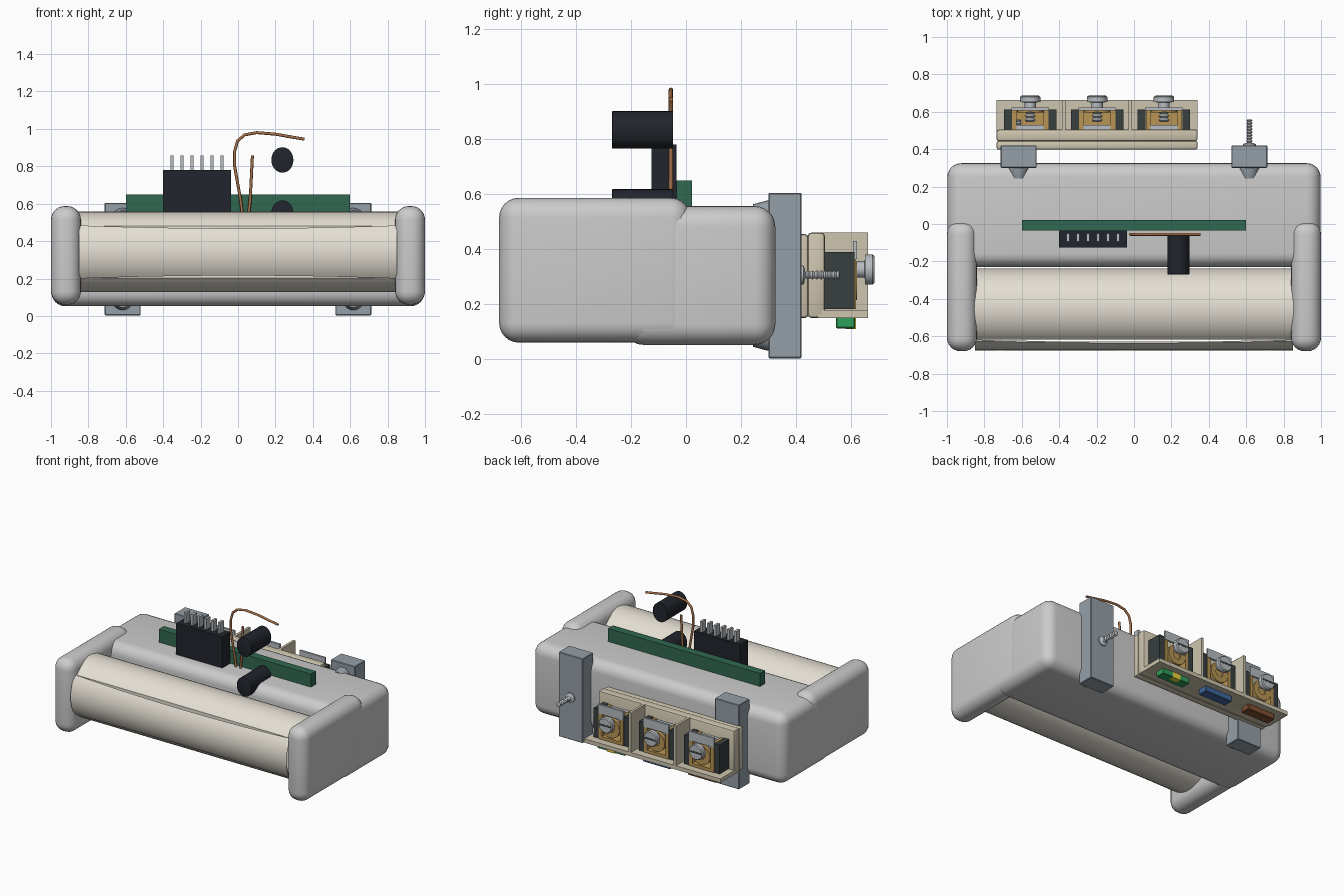
import bpy, bmesh
from math import sin, cos, pi, radians
from mathutils import Vector

if "Cube" in bpy.data.objects:
    bpy.data.objects.remove(bpy.data.objects["Cube"])


def mat(name, rgb):
    m = bpy.data.materials.new(name)
    m.diffuse_color = (*rgb, 1)
    m.use_nodes = True
    m.node_tree.nodes["Principled BSDF"].inputs["Base Color"].default_value = m.diffuse_color
    return m


SHELL = mat("shell_grey", (0.62, 0.63, 0.61))
CREAM = mat("lens_cream", (0.78, 0.74, 0.66))
BEIGE = mat("block_beige", (0.62, 0.56, 0.43))
BLACK = mat("black_plastic", (0.015, 0.018, 0.025))
DARK = mat("terminal_dark", (0.04, 0.05, 0.05))
GREEN = mat("board_green", (0.03, 0.14, 0.08))
STEEL = mat("steel", (0.48, 0.51, 0.54))
POST = mat("post_grey", (0.30, 0.35, 0.39))
BRASS = mat("brass", (0.48, 0.30, 0.09))
COPPER = mat("copper", (0.40, 0.17, 0.07))
TAGS = [mat("tag_brown", (0.22, 0.08, 0.03)), mat("tag_blue", (0.05, 0.14, 0.36)),
        mat("tag_green", (0.03, 0.35, 0.1))]
YELLOW = mat("tag_yellow", (0.85, 0.65, 0.05))


def finish(bm, name, material, smooth=True):
    bmesh.ops.recalc_face_normals(bm, faces=bm.faces)
    me = bpy.data.meshes.new(name)
    bm.to_mesh(me)
    bm.free()
    ob = bpy.data.objects.new(name, me)
    bpy.context.collection.objects.link(ob)
    me.materials.append(material)
    if smooth:
        bpy.ops.object.select_all(action='DESELECT')
        ob.select_set(True)
        bpy.context.view_layer.objects.active = ob
        bpy.ops.object.shade_smooth_by_angle(angle=radians(35))
    return ob


def box(name, x, y, z, material, bevel=0, seg=2):
    """Box from (min, max) ranges, with optional rounded edges."""
    bm = bmesh.new()
    bmesh.ops.create_cube(bm, size=1)
    for v in bm.verts:
        v.co = Vector([(r[0] + r[1]) / 2 + c * (r[1] - r[0]) for r, c in zip((x, y, z), v.co)])
    if bevel:
        bmesh.ops.bevel(bm, geom=bm.edges[:], offset=bevel, segments=seg, profile=0.5, affect='EDGES')
    return finish(bm, name, material, bool(bevel))


def lathe(name, profile, x, z, material, n=24, sx=1.0):
    """Turned solid about a y axis; profile is a list of (radius, y)."""
    bm = bmesh.new()
    rings = [[bm.verts.new((x + sx * r * cos(2 * pi * i / n), y, z + r * sin(2 * pi * i / n)))
              for i in range(n)] for r, y in profile]
    for a, b in zip(rings, rings[1:]):
        for i in range(n):
            j = (i + 1) % n
            bm.faces.new((a[i], a[j], b[j], b[i]))
    bm.faces.new(rings[0])
    bm.faces.new(rings[-1])
    return finish(bm, name, material)


def thread(y0, y1, r, pitch):
    """Zigzag profile for a screw shank."""
    pts, y = [], y0
    while y < y1 - pitch / 2:
        pts += [(r * 0.65, y), (r, y + pitch / 2)]
        y += pitch
    return pts + [(r * 0.3, y1)]


def wire(name, pts, radius):
    cu = bpy.data.curves.new(name, 'CURVE')
    cu.dimensions = '3D'
    cu.bevel_depth = radius
    cu.bevel_resolution = 2
    cu.use_fill_caps = True
    sp = cu.splines.new('POLY')
    sp.points.add(len(pts) - 1)
    for p, (x, z) in zip(sp.points, pts):
        p.co = (x, -0.055, z, 1)
    ob = bpy.data.objects.new(name, cu)
    bpy.context.collection.objects.link(ob)
    cu.materials.append(COPPER)


# Housing body and rounded end caps
box("housing_body", (-0.998, 0.998), (-0.23, 0.325), (0.052, 0.557), SHELL, 0.075, 6)
for s, side in ((-1, "left"), (1, "right")):
    box(side + "_end_cap", sorted((s * 0.84, s)), (-0.68, 0.017), (0.06, 0.587), SHELL, 0.072, 6)

# Lens tube with flattened front, and the curved window in front of it
CY, CZ, R = -0.452, 0.342, 0.215
bm = bmesh.new()
angs = [radians(40 + 280 * i / 40) for i in range(41)]
ends = [[bm.verts.new((x, CY - R * cos(a), CZ + R * sin(a))) for a in angs] for x in (-0.86, 0.86)]
for i in range(41):
    j = (i + 1) % 41
    bm.faces.new((ends[0][i], ends[0][j], ends[1][j], ends[1][i]))
for e in ends:
    bm.faces.new(e)
finish(bm, "lens_tube", CREAM)

bm = bmesh.new()
cols = []
for i in range(25):
    x = -0.85 + 1.7 * i / 24
    half = radians(39.5 - 5 * (1 - (x / 0.85) ** 2))
    cols.append([[bm.verts.new((x, CY - r * cos(half * (k / 6 - 1)), CZ + r * sin(half * (k / 6 - 1))))
                  for k in range(13)] for r in (0.215, 0.223)])
for a, b in zip(cols, cols[1:]):
    for s in (0, 1):
        for k in range(12):
            bm.faces.new((a[s][k], a[s][k + 1], b[s][k + 1], b[s][k]))
    for k in (0, 12):
        bm.faces.new((a[0][k], a[1][k], b[1][k], b[0][k]))
finish(bm, "lens_window", CREAM)

# Circuit board, pin connector, capacitors, antenna wires
box("circuit_board", (-0.6, 0.6), (-0.035, 0.022), (0.12, 0.65), GREEN)
box("pin_connector", (-0.4, -0.037), (-0.125, -0.035), (0.4, 0.78), BLACK)
for i in range(6):
    x = -0.353 + 0.0535 * i
    box(f"connector_pin_{i + 1}", (x - 0.009, x + 0.009), (-0.093, -0.05), (0.76, 0.857), STEEL)
for name, z in (("upper_capacitor", 0.834), ("lower_capacitor", 0.55)):
    lathe(name, [(0.062, -0.27), (0.068, -0.268), (0.068, -0.048)], 0.237, z, BLACK, 32, 0.87)
wire("long_wire", [(0.03, 0.5), (0.012, 0.63), (-0.018, 0.8), (-0.018, 0.88), (-0.003, 0.935), (0.035, 0.968),
                   (0.1, 0.98), (0.2, 0.972), (0.29, 0.956), (0.355, 0.945)], 0.008)
wire("short_wire", [(0.052, 0.5), (0.065, 0.62), (0.077, 0.857)], 0.008)

# Mounting posts with tapered studs and threaded screws
for s, side in ((-1, "left"), (1, "right")):
    x = s * 0.617
    box(side + "_mount_post", (x - 0.096, x + 0.096), (0.3, 0.42), (0.003, 0.605), POST, 0.004, 1)
    for z, lev in ((0.085, "lower"), (0.523, "upper")):
        lathe(f"{side}_{lev}_stud", [(0.04, 0.243), (0.054, 0.295), (0.054, 0.31)], x, z, POST)
    lathe(side + "_mount_screw", [(0.035, 0.415), (0.035, 0.428), (0.013, 0.434)]
          + thread(0.436, 0.56, 0.017, 0.016), x, 0.306, STEEL, 16)

# Terminal block base, shelf and dividers
box("block_back_plate", (-0.735, 0.34), (0.397, 0.445), (0.15, 0.455), BEIGE, 0.012)
box("block_front_plate", (-0.735, 0.34), (0.443, 0.505), (0.15, 0.46), BEIGE, 0.012)
box("block_shelf", (-0.735, 0.34), (0.48, 0.662), (0.15, 0.178), BEIGE)
for i, x in enumerate((-0.375, -0.02)):
    box(f"block_divider_{i + 1}", (x - 0.009, x + 0.009), (0.49, 0.662), (0.15, 0.46), BEIGE)

# Three repeated terminals: dark cheeks, brass clamp, screw, label plate, tag
for i, x in enumerate((-0.555, -0.197, 0.16)):
    n = f"terminal_{i + 1}_"
    for s, side in ((-1, "left"), (1, "right")):
        box(n + side + "_cheek", sorted((x + s * 0.098, x + s * 0.14)), (0.5, 0.613), (0.183, 0.39), DARK)
        box(n + side + "_brass", sorted((x + s * 0.072, x + s * 0.097)), (0.5, 0.618), (0.183, 0.385), BRASS)
    box(n + "core", (x - 0.072, x + 0.072), (0.5, 0.53), (0.183, 0.38), STEEL)
    box(n + "brass_floor", (x - 0.072, x + 0.072), (0.53, 0.618), (0.183, 0.205), BRASS)
    lathe(n + "brass_ring", [(0.03, 0.595), (0.07, 0.595), (0.07, 0.622), (0.03, 0.622), (0.03, 0.61)],
          x, 0.285, BRASS)
    box(n + "label_plate", (x - 0.1, x + 0.1), (0.608, 0.622), (0.365, 0.43), STEEL)
    lathe(n + "screw", thread(0.545, 0.64, 0.03, 0.022)[::-1][1:][::-1]
          + [(0.03, 0.65), (0.055, 0.652), (0.055, 0.678), (0.049, 0.685)], x, 0.326, STEEL)
    box(n + "screw_slot", (x - 0.046, x + 0.046), (0.68, 0.6865), (0.32, 0.332), DARK)
    box(n + "tag", (x - 0.11, x + 0.11), (0.545, 0.615), (0.112, 0.155), TAGS[i], 0.004, 1)
box("tag_yellow_stripe", (0.13, 0.19), (0.58, 0.618), (0.11, 0.15), YELLOW)
